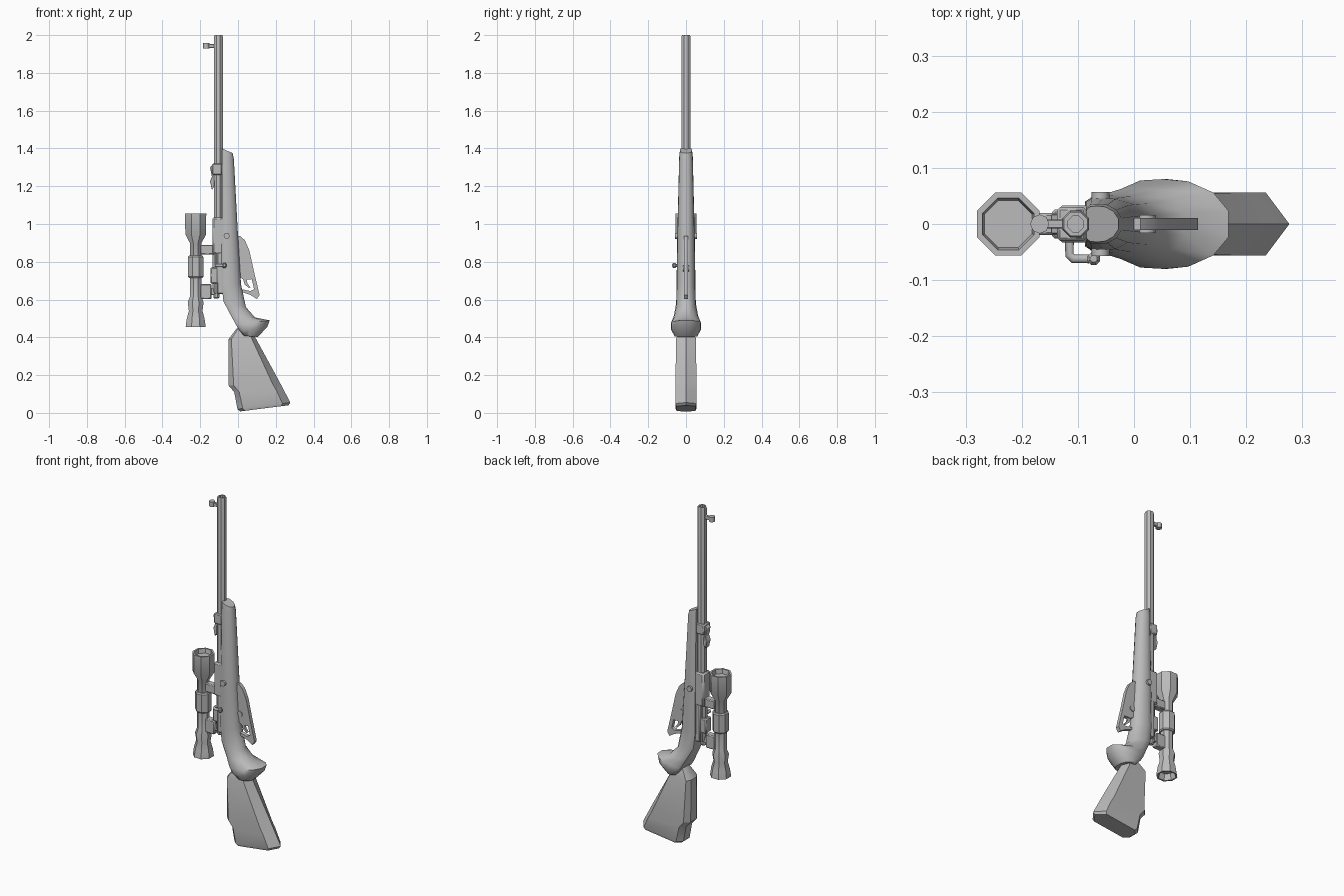
import bpy, bmesh, math
from mathutils import Vector

cube = bpy.data.objects.get("Cube")
if cube:
    bpy.data.objects.remove(cube, do_unlink=True)

grey = bpy.data.materials.new("gunmetal grey")
grey.use_nodes = True
COLOR = (0.5, 0.5, 0.5, 1)
grey.diffuse_color = COLOR
grey.node_tree.nodes["Principled BSDF"].inputs["Base Color"].default_value = COLOR


def finish(name, bm, bevel=0, smooth=30):
    bmesh.ops.recalc_face_normals(bm, faces=bm.faces)
    mesh = bpy.data.meshes.new(name)
    bm.to_mesh(mesh)
    bm.free()
    mesh.materials.append(grey)
    ob = bpy.data.objects.new(name, mesh)
    bpy.context.collection.objects.link(ob)
    if bevel:
        mod = ob.modifiers.new("Bevel", 'BEVEL')
        mod.width, mod.segments = bevel, 1
    bpy.ops.object.select_all(action='DESELECT')
    ob.select_set(True)
    bpy.context.view_layer.objects.active = ob
    bpy.ops.object.shade_smooth_by_angle(angle=math.radians(smooth))
    return ob


def skin(bm, rings, caps=True):
    """Bridge consecutive closed rings of points."""
    rows = [[bm.verts.new(p) for p in r] for r in rings]
    n = len(rows[0])
    for a, b in zip(rows, rows[1:]):
        for i in range(n):
            j = (i + 1) % n
            bm.faces.new((a[i], a[j], b[j], b[i]))
    if caps:
        bm.faces.new(rows[0])
        bm.faces.new(rows[-1])


def loft(name, sections, shape, smooth=40):
    """Sections are (back x, back z, front x, front z, half width)."""
    bm = bmesh.new()
    outline = [(t, w) for t, w in shape] + [(t, -w) for t, w in reversed(shape) if w]
    rings = [[(xa + (xb - xa) * t, w * hw, za + (zb - za) * t) for t, w in outline]
             for xa, za, xb, zb, hw in sections]
    skin(bm, rings)
    return finish(name, bm, smooth=smooth)


def lathe(name, x, profile, sides=8, y=0, smooth=30):
    """Turn (radius, z) points about an upright axis, flats facing the axes."""
    bm = bmesh.new()
    rings = [[(x + r / math.cos(math.pi / sides) * math.cos((i + .5) * math.tau / sides),
               y + r / math.cos(math.pi / sides) * math.sin((i + .5) * math.tau / sides), z)
              for i in range(sides)] for r, z in profile]
    skin(bm, rings)
    return finish(name, bm, smooth=smooth)


def box(name, x0, x1, hw, z0, z1, bevel=0.005, y=0):
    bm = bmesh.new()
    skin(bm, [[(x0, y - hw, z), (x1, y - hw, z), (x1, y + hw, z), (x0, y + hw, z)]
              for z in (z0, z1)])
    return finish(name, bm, bevel)


def plate(name, outline, hw, bevel=0):
    bm = bmesh.new()
    skin(bm, [[(x, y, z) for x, z in outline] for y in (-hw, hw)])
    return finish(name, bm, bevel)


def rod(name, points, radius, sides=8):
    """Straight or bent round bar through the points."""
    curve = bpy.data.curves.new(name, 'CURVE')
    curve.dimensions = '3D'
    curve.bevel_depth, curve.bevel_resolution = radius, sides // 4
    curve.use_fill_caps = True
    line = curve.splines.new('POLY')
    line.points.add(len(points) - 1)
    for p, co in zip(line.points, points):
        p.co = (*co, 1)
    curve.materials.append(grey)
    ob = bpy.data.objects.new(name, curve)
    bpy.context.collection.objects.link(ob)
    return ob


# Stock: fore-end flowing into the hooked grip
loft("fore_stock_and_grip", [
    (-.085, 1.40, -.028, 1.375, .032), (-.085, 1.36, -.022, 1.345, .036),
    (-.086, .9, .002, .9, .047), (-.087, .68, .016, .68, .05),
    (-.077, .59, .042, .56, .052), (-.04, .52, .09, .505, .064),
    (-.01, .465, .168, .49, .08), (.008, .435, .155, .455, .08),
    (.032, .408, .105, .402, .06)],
    [(0, .8), (.12, .97), (.35, 1), (.6, .95), (.85, .7), (1, .3)], smooth=45)

# Butt with a stepped comb and a pointed toe
loft("butt_stock", [
    (-.005, .45, .07, .44, .03), (-.05, .39, .094, .395, .052),
    (-.05, .145, .222, .16, .056), (-.02, .11, .243, .12, .056),
    (-.003, .02, .277, .055, .056), (.012, .008, .267, .04, .05)],
    [(0, .5), (.1, 1), (.85, 1), (1, 0)], smooth=25)

# Barrel, hollow at the muzzle
lathe("barrel", -.104, [(.024, .72), (.024, 1.99), (.021, 2), (.014, 2), (.014, 1.95)], 8)

# Front sight
box("front_sight_post", -.165, -.12, .008, 1.932, 1.953, .002)
rod("front_sight_bead", [(-.168, 0, 1.928), (-.168, 0, 1.957)], .017)

# Rear sight
box("rear_sight_band", -.137, -.085, .03, 1.26, 1.32)
plate("rear_sight_leaf", [(-.128, 1.32), (-.148, 1.3), (-.138, 1.25), (-.148, 1.225),
                          (-.138, 1.18), (-.125, 1.2)], .018, .002)

# Receiver, bolt and handle
box("receiver", -.136, -.07, .033, .84, 1.035, .008)
box("receiver_floor", -.112, -.07, .033, .63, .85)
lathe("bolt", -.112, [(.018, .63), (.022, .64), (.022, .85)], 8)
box("bolt_collar", -.146, -.085, .026, .685, .77)
lathe("bolt_cap", -.115, [(.01, .605), (.016, .612), (.016, .64)], 8)
rod("bolt_handle", [(-.115, -.015, .78), (-.115, -.055, .78), (-.108, -.062, .78),
                    (-.08, -.062, .78)], .008)
lathe("bolt_knob", -.072, [(.006, .768), (.011, .775), (.011, .787), (.006, .794)], 8, y=-.062)

# Scope with recessed ends
lathe("scope_body", -.224, [
    (.036, .49), (.045, .456), (.053, .455), (.047, .5), (.036, .54), (.042, .585),
    (.031, .615), (.031, .9), (.055, .945), (.056, 1.055), (.046, 1.055), (.042, 1.03)], 8)
lathe("scope_turret_band", -.224, [(.036, .715), (.041, .722), (.041, .825), (.036, .832)], 8)
for label, x0, x1, z0, z1 in (("front", -.2, -.125, .838, .89), ("rear", -.2, -.14, .602, .682)):
    box(label + "_scope_mount", x0, x1, .02, z0, z1)
box("rear_mount_foot", -.15, -.1, .014, .625, .66, .003)

# Lever plate and trigger guard loop
plate("lever_plate", [(-.01, .937), (.012, .937), (.037, .913), (.06, .86), (.09, .725),
                      (.07, .705), (.03, .705), (-.01, .73)], .011)
plate("trigger_guard", [(.07, .72), (.089, .73), (.114, .625), (.1, .603), (.065, .625),
                        (.02, .64), (.02, .655), (.065, .645), (.085, .655)], .011)
plate("trigger", [(.025, .71), (.045, .71), (.05, .685), (.066, .665), (.058, .66),
                  (.036, .68)], .006)

# Cross pins
rod("stock_pin", [(-.06, -.057, .937), (-.06, .057, .937)], .016)
rod("lever_pin", [(.022, -.016, .765), (.022, .016, .765)], .016)
